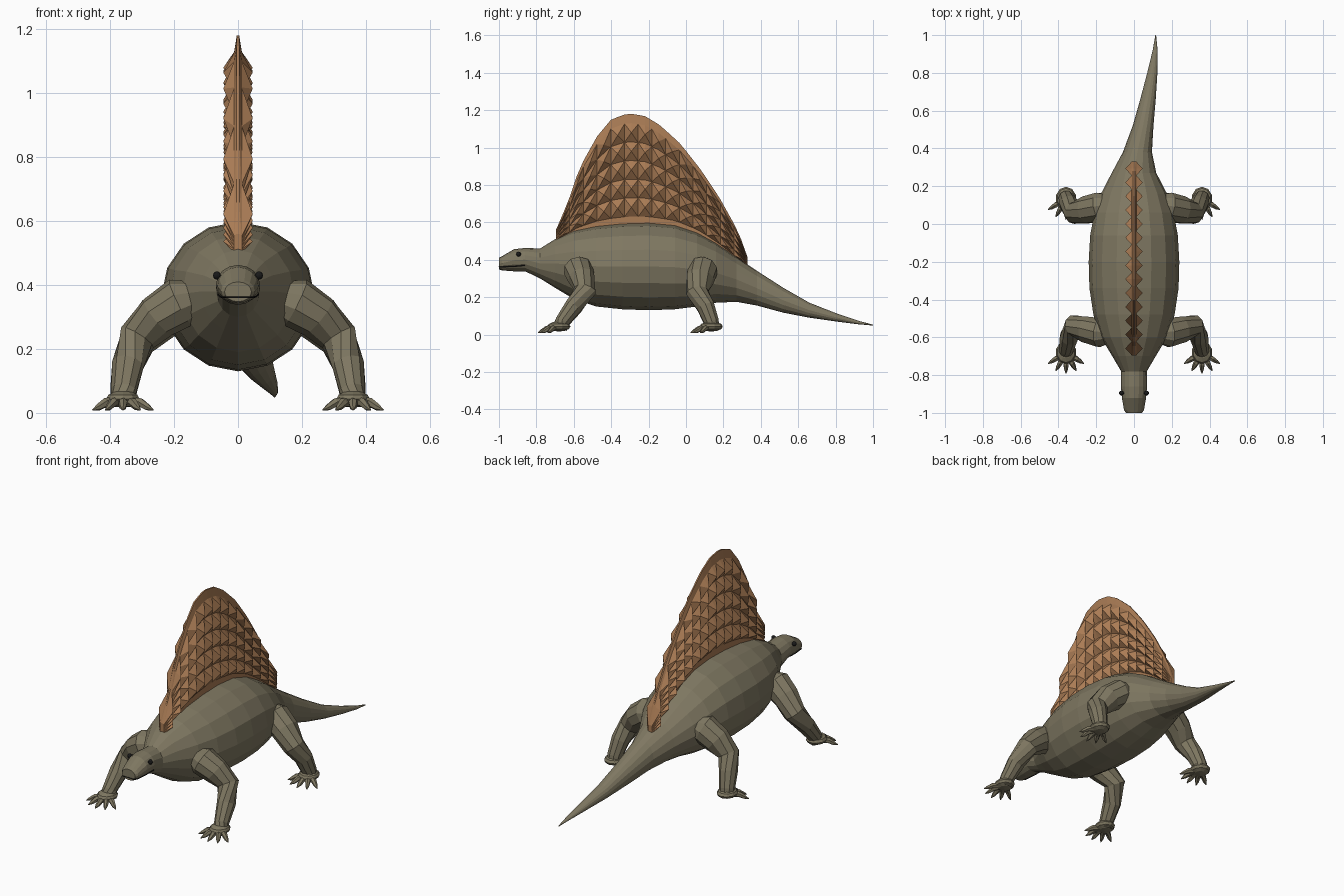
import bpy, bmesh
from math import sin, cos, pi, radians
from mathutils import Vector, Matrix

if "Cube" in bpy.data.objects:
    bpy.data.objects.remove(bpy.data.objects["Cube"])


def material(name, rgb):
    m = bpy.data.materials.new(name)
    m.diffuse_color = (*rgb, 1)
    m.use_nodes = True
    m.node_tree.nodes["Principled BSDF"].inputs["Base Color"].default_value = m.diffuse_color
    return m


HIDE = material("hide", (0.21, 0.185, 0.12))
SAIL = material("sail_skin", (0.40, 0.20, 0.09))
DARK = material("dark", (0.01, 0.01, 0.01))


def finish(name, bm, mat, mirror=False):
    bmesh.ops.recalc_face_normals(bm, faces=bm.faces)
    me = bpy.data.meshes.new(name)
    bm.to_mesh(me)
    bm.free()
    me.materials.append(mat)
    ob = bpy.data.objects.new(name, me)
    bpy.context.collection.objects.link(ob)
    if mirror:
        ob.modifiers.new("mirror", 'MIRROR')
    return ob


def loft(bm, rings):
    loops = [[bm.verts.new(p) for p in r] for r in rings]
    n = len(loops[0])
    for a, b in zip(loops, loops[1:]):
        for i in range(n):
            j = (i + 1) % n
            bm.faces.new((a[i], a[j], b[j], b[i]))
    bm.faces.new(loops[0])
    bm.faces.new(loops[-1])


def tube(bm, path, n=10):
    # path: (x, y, z, radius); rings stand across the path
    pts = [Vector(p[:3]) for p in path]
    rings = []
    for i, p in enumerate(pts):
        t = pts[min(i + 1, len(pts) - 1)] - pts[max(i - 1, 0)]
        u = t.cross(Vector((0.3, 0.4, 1))).normalized()
        v = t.cross(u).normalized()
        r = path[i][3]
        rings.append([p + r * (u * cos(2 * pi * k / n) + v * sin(2 * pi * k / n)) for k in range(n)])
    loft(bm, rings)


def interp(table, y, col=1):
    for a, b in zip(table, table[1:]):
        if y <= b[0]:
            f = max(0, (y - a[0]) / (b[0] - a[0]))
            return a[col] + f * (b[col] - a[col])
    return table[-1][col]


# Body, head and tail: y, top z, bottom z, half width, centre x
BODY = [(-1.0, .41, .348, .042, 0), (-.985, .418, .343, .053, 0), (-.92, .456, .338, .064, 0),
        (-.86, .463, .338, .069, 0), (-.78, .46, .30, .068, 0), (-.70, .51, .25, .115, 0),
        (-.60, .555, .19, .175, 0), (-.48, .58, .15, .215, 0), (-.34, .594, .135, .236, 0),
        (-.20, .598, .13, .24, 0), (-.06, .585, .135, .232, 0), (.06, .545, .15, .21, 0),
        (.16, .49, .17, .175, 0), (.27, .415, .175, .118, 0), (.38, .34, .155, .077, .018),
        (.52, .25, .117, .055, .048), (.66, .17, .09, .041, .074), (.80, .115, .07, .027, .097),
        (.92, .074, .055, .013, .112), (1.0, .053, .048, .002, .115)]
bm = bmesh.new()
loft(bm, [[(cx + w * sin(2 * pi * k / 16), y, (t + b) / 2 + (t - b) / 2 * cos(2 * pi * k / 16))
           for k in range(16)] for y, t, b, w, cx in BODY])
finish("body", bm, HIDE)

# Sail: thin sheet with rows of pointed bumps on both sides
EDGE = [(-.695, .56), (-.63, .71), (-.57, .89), (-.475, 1.06), (-.4, 1.15), (-.31, 1.183),
        (-.22, 1.168), (-.14, 1.12), (-.03, 1.02), (.08, .88), (.18, .73), (.28, .55), (.33, .41)]
COLS, ROWS = 28, 12
bm = bmesh.new()
sheets = []
for side in (1, -1):
    grid = []
    for i in range(COLS + 1):
        y = -.695 + 1.025 * i / COLS
        base, top = interp(BODY, y) - .015, interp(EDGE, y)
        col = []
        for j in range(ROWS + 1):
            bump = i % 2 == 1 and j % 2 == 0 and 1 < j < ROWS - 1
            x = .046 if bump else (.004 if j == ROWS else .012)
            col.append(bm.verts.new((side * x, y, base + (top - base) * j / ROWS)))
        grid.append(col)
    for i in range(COLS):
        for j in range(ROWS):
            a, b, c, d = grid[i][j], grid[i + 1][j], grid[i + 1][j + 1], grid[i][j + 1]
            if (i + j) % 2:
                bm.faces.new((a, b, c))
                bm.faces.new((a, c, d))
            else:
                bm.faces.new((a, b, d))
                bm.faces.new((b, c, d))
    sheets.append(grid)
L, R = sheets
rim = ([c[0] for c in L] + L[-1][1:] + [c[-1] for c in reversed(L[:-1])] + L[0][-2:0:-1],
       [c[0] for c in R] + R[-1][1:] + [c[-1] for c in reversed(R[:-1])] + R[0][-2:0:-1])
for k in range(len(rim[0])):
    m = (k + 1) % len(rim[0])
    bm.faces.new((rim[0][k], rim[0][m], rim[1][m], rim[1][k]))
finish("sail", bm, SAIL)

# Legs, mirrored to the other side
LEGS = {"front_leg": [(.13, -.575, .36, .055), (.18, -.575, .345, .08), (.25, -.56, .30, .072),
                      (.315, -.54, .235, .06), (.345, -.60, .15, .05), (.358, -.66, .07, .04),
                      (.36, -.675, .035, .04)],
        "hind_leg": [(.12, .10, .36, .055), (.18, .09, .345, .08), (.25, .075, .295, .075),
                     (.315, .06, .225, .06), (.345, .105, .15, .05), (.358, .135, .07, .042),
                     (.36, .14, .035, .04)]}
for name, path in LEGS.items():
    bm = bmesh.new()
    tube(bm, path)
    finish(name, bm, HIDE, True)

# Feet: flattened palm and five tapering clawed toes
for name, fy in (("front_foot", -.68), ("hind_foot", .135)):
    bm = bmesh.new()
    bmesh.ops.create_uvsphere(bm, u_segments=10, v_segments=6, radius=1,
                              matrix=Matrix.Translation((.36, fy, .043)) @ Matrix.Diagonal((.055, .062, .027, 1)))
    for k in range(-2, 3):
        a = radians(29 * k)
        dx, dy = sin(a), -cos(a)
        tube(bm, [(.36 + dx * s, fy + dy * s, z, r) for s, z, r in
                  ((.03, .035, .016), (.065, .032, .015), (.09, .018, .011), (.112, .009, .002))], 6)
    finish(name, bm, HIDE, True)

# Eyes
bm = bmesh.new()
bmesh.ops.create_uvsphere(bm, u_segments=10, v_segments=6, radius=.013,
                          matrix=Matrix.Translation((.066, -.895, .43)))
finish("eyes", bm, DARK, True)

# Mouth line around the snout
bm = bmesh.new()
tube(bm, [(0, -.999, .362, .003), (.037, -.999, .362, .003), (.048, -.985, .362, .003),
          (.057, -.92, .364, .003), (.063, -.86, .37, .003)], 4)
finish("mouth", bm, DARK, True)
